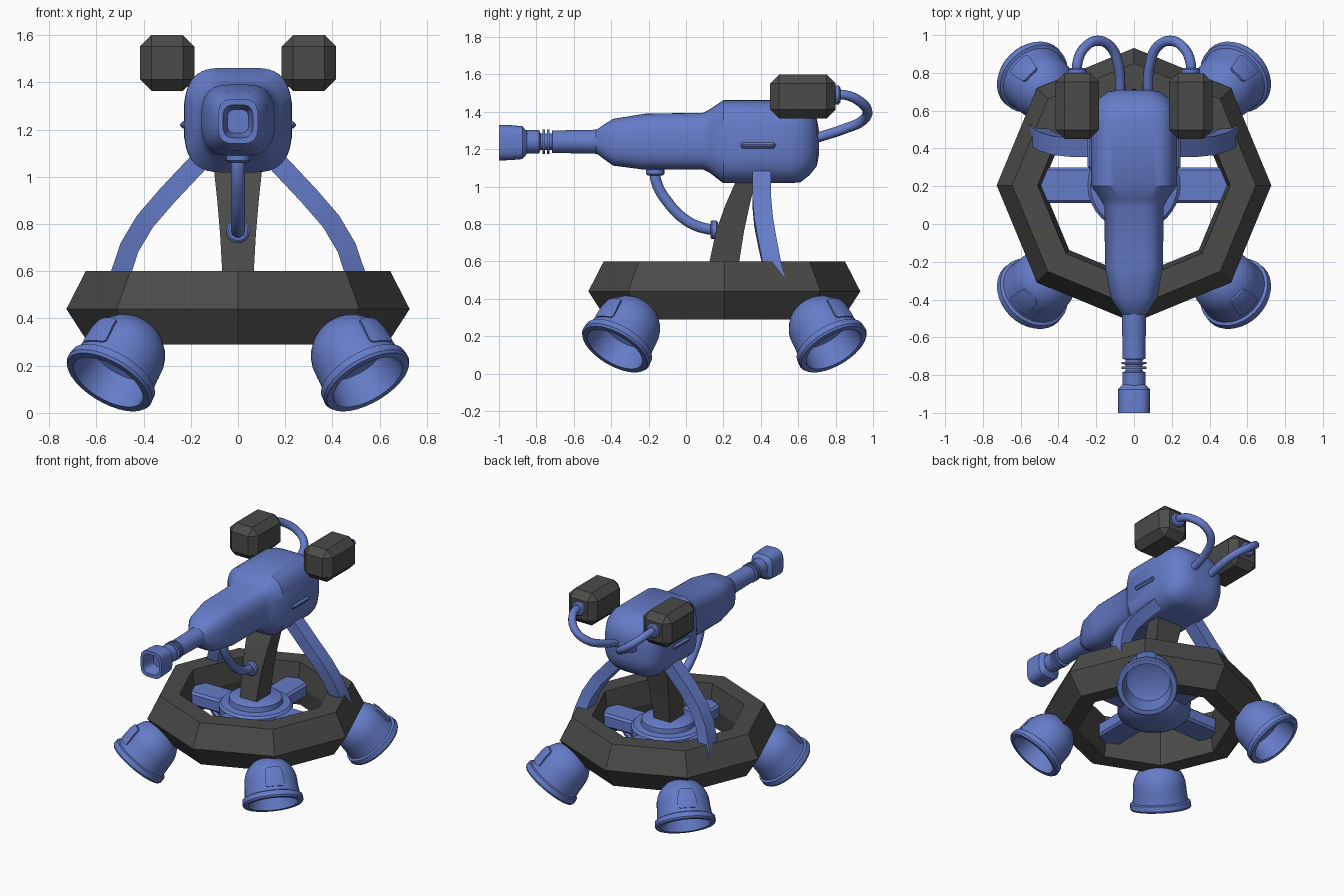
import bpy, bmesh, math
from mathutils import Vector, Matrix

if "Cube" in bpy.data.objects:
    bpy.data.objects.remove(bpy.data.objects["Cube"])


def material(name, rgb):
    m = bpy.data.materials.new(name)
    m.use_nodes = True
    m.diffuse_color = (*rgb, 1)
    m.node_tree.nodes["Principled BSDF"].inputs["Base Color"].default_value = (*rgb, 1)
    return m


BLUE = material("steel blue", (0.13, 0.2, 0.58))
GREY = material("charcoal grey", (0.07, 0.07, 0.068))
MID = 0.205  # y of the base centre


def finish(obj, mat, smooth=None):
    obj.data.materials.clear()
    obj.data.materials.append(mat)
    bpy.ops.object.select_all(action="DESELECT")
    obj.select_set(True)
    bpy.context.view_layer.objects.active = obj
    if smooth:
        bpy.ops.object.shade_smooth_by_angle(angle=math.radians(smooth))
    return obj


def mesh_object(name, bm, mat, smooth=None):
    bmesh.ops.recalc_face_normals(bm, faces=bm.faces)
    me = bpy.data.meshes.new(name)
    bm.to_mesh(me)
    bm.free()
    obj = bpy.data.objects.new(name, me)
    bpy.context.collection.objects.link(obj)
    return finish(obj, mat, smooth)


def loft(name, rings, mat, smooth=None, loop=False):
    """Skin a list of equal-sized point rings; cap the ends unless looped."""
    bm = bmesh.new()
    vs = [[bm.verts.new(p) for p in r] for r in rings]
    n = len(vs[0])
    pairs = list(zip(vs, vs[1:])) + ([(vs[-1], vs[0])] if loop else [])
    for a, b in pairs:
        for i in range(n):
            j = (i + 1) % n
            bm.faces.new((a[i], a[j], b[j], b[i]))
    if not loop:
        bm.faces.new(vs[0])
        bm.faces.new(vs[-1])
    return mesh_object(name, bm, mat, smooth)


def lathe(name, profile, mat, matrix, sides=32, smooth=35):
    """Revolve (radius, height) pairs about local z."""
    turn = [2 * math.pi * i / sides for i in range(sides)]
    rings = [[matrix @ Vector((r * math.cos(t), r * math.sin(t), h)) for t in turn]
             for r, h in profile]
    return loft(name, rings, mat, smooth)


def box(name, size, loc, mat, bevel=0.0):
    bm = bmesh.new()
    bmesh.ops.create_cube(bm, size=1, matrix=Matrix.Translation(loc) @ Matrix.Diagonal((*size, 1)))
    if bevel:
        bmesh.ops.bevel(bm, geom=bm.edges[:], offset=bevel, segments=1, affect="EDGES")
    return mesh_object(name, bm, mat)


def hose(name, points, radius):
    cu = bpy.data.curves.new(name, "CURVE")
    cu.dimensions = "3D"
    cu.bevel_depth, cu.bevel_resolution, cu.resolution_u = radius, 3, 5
    cu.use_fill_caps = True
    sp = cu.splines.new("BEZIER")
    sp.bezier_points.add(len(points) - 1)
    for bp, p in zip(sp.bezier_points, points):
        bp.co = p
        bp.handle_left_type = bp.handle_right_type = "AUTO"
    obj = bpy.data.objects.new(name, cu)
    bpy.context.collection.objects.link(obj)
    finish(obj, BLUE)
    bpy.ops.object.convert(target="MESH")
    return finish(bpy.context.object, BLUE, 50)


# Octagonal base ring
section = [(0.727, 0.44), (0.645, 0.6), (0.51, 0.6), (0.485, 0.44), (0.51, 0.29), (0.63, 0.29)]
loft("base_ring", [[(r * math.cos(a), MID + r * math.sin(a), z) for r, z in section]
                   for a in (math.pi / 4 * i for i in range(8))], GREY, loop=True)

# Hub and cross spokes
hub = [(0.12, 0.32), (0.2, 0.36), (0.24, 0.4), (0.245, 0.49), (0.23, 0.505),
       (0.18, 0.51), (0.175, 0.545), (0.16, 0.555)]
lathe("hub", hub, BLUE, Matrix.Translation((0, MID, 0)))
box("spoke_across", (1.06, 0.19, 0.1), (0, MID, 0.44), BLUE, 0.015)
box("spoke_along", (0.19, 1.06, 0.1), (0, MID, 0.44), BLUE, 0.015)

# Central post
post = [(0.11, 0.27, 0.52, 0.066), (0.13, 0.288, 0.62, 0.068), (0.16, 0.31, 0.76, 0.076),
        (0.21, 0.34, 0.9, 0.088), (0.28, 0.38, 1.06, 0.105)]
loft("post", [[(-w, y0, z), (w, y0, z), (w, y1, z), (-w, y1, z)] for y0, y1, z, w in post], GREY)

# Curved rear legs
leg = [(0.14, 0.405, 1.09), (0.3, 0.405, 0.92), (0.395, 0.415, 0.81),
       (0.46, 0.435, 0.7), (0.5, 0.46, 0.58), (0.515, 0.48, 0.5)]
for side, sx in (("left", 1), ("right", -1)):
    pts = [Vector((sx * x, y, z)) for x, y, z in leg]
    rings = []
    for i, p in enumerate(pts):
        t = pts[min(i + 1, len(pts) - 1)] - pts[max(i - 1, 0)]
        nrm = Vector((t.z, 0, -t.x)).normalized() * 0.042
        d = Vector((0, 0.05, 0))
        rings.append([p + nrm + d, p + nrm - d, p - nrm - d, p - nrm + d])
    loft(side + "_leg", rings, BLUE, 25)


# Main body: superellipse sections along y (y, centre z, half width, half height, power)
def section_ring(y, zc, hx, hz, power, count=40):
    ring = []
    for i in range(count):
        a = 2 * math.pi * (i + 0.5) / count
        c, s = math.cos(a), math.sin(a)
        px = math.copysign(abs(c) ** (2 / power), c)
        pz = math.copysign(abs(s) ** (2 / power), s)
        taper = 1 - (0.14 if power > 3.5 else 0) * pz * pz
        ring.append((hx * px * taper, y, zc + hz * pz))
    return ring


body = [(-0.48, 1.24, 0.065, 0.062, 2.2), (-0.45, 1.24, 0.085, 0.085, 3), (-0.39, 1.237, 0.125, 0.125, 3.6),
        (-0.22, 1.24, 0.156, 0.15, 4), (0.09, 1.243, 0.158, 0.152, 4), (0.13, 1.243, 0.18, 0.172, 4.2),
        (0.2, 1.24, 0.23, 0.222, 4.5), (0.55, 1.24, 0.232, 0.222, 4.5), (0.61, 1.235, 0.222, 0.213, 4.2),
        (0.66, 1.235, 0.195, 0.175, 4), (0.7, 1.235, 0.14, 0.125, 4), (0.71, 1.235, 0.08, 0.07, 4)]
loft("main_body", [section_ring(*s) for s in body], BLUE, 35)

# Barrel with grooved collar
forward = Matrix.Translation((0, 0, 1.24)) @ Matrix.Rotation(math.pi / 2, 4, "X")
barrel = [(0.072, 0.4), (0.064, 0.49), (0.06, 0.715), (0.045, 0.717), (0.045, 0.73)]
for h in (0.73, 0.755):
    barrel += [(0.066, h), (0.066, h + 0.012), (0.045, h + 0.013), (0.045, h + 0.024)]
barrel += [(0.062, 0.785), (0.062, 0.87)]
lathe("barrel", barrel, BLUE, forward)

# Squared hollow muzzle
muzzle = [(-0.85, 0.06, 0.06), (-0.875, 0.084, 0.088), (-0.94, 0.084, 0.094), (-1, 0.085, 0.095),
          (-1, 0.064, 0.07), (-0.91, 0.045, 0.05)]
loft("muzzle", [section_ring(y, 1.235, hx, hz, 3.4) for y, hx, hz in muzzle], BLUE, 35)

# Hose under the body, with end collars
hose("lower_hose", [(0, -0.165, 1.11), (0, -0.16, 1.03), (0, -0.1, 0.92), (0, 0, 0.82),
                    (0, 0.08, 0.782), (0, 0.18, 0.765)], 0.03)
collar = [(0.04, -0.02), (0.05, -0.012), (0.05, 0.012), (0.04, 0.02)]
lathe("upper_collar", collar, BLUE, Matrix.Translation((0, -0.165, 1.08)), 16)
lathe("lower_collar", collar, BLUE,
      Matrix.Translation((0, 0.15, 0.77)) @ Matrix.Rotation(math.pi / 2, 4, "X"), 16)

# Tanks, their hoses and the side grips
feed = [(0.3, 0.78, 1.49), (0.3, 0.85, 1.49), (0.265, 0.93, 1.455), (0.195, 0.97, 1.4),
        (0.125, 0.94, 1.35), (0.085, 0.85, 1.31), (0.07, 0.68, 1.255)]
for side, sx in (("left", 1), ("right", -1)):
    box(side + "_tank", (0.23, 0.35, 0.236), (sx * 0.3, 0.625, 1.482), GREY, 0.048)
    hose(side + "_tank_hose", [(sx * x, y, z) for x, y, z in feed], 0.027)
    lathe(side + "_tank_collar", collar, BLUE,
          Matrix.Translation((sx * 0.3, 0.805, 1.49)) @ Matrix.Rotation(math.pi / 2, 4, "X"), 16)
    box(side + "_grip", (0.05, 0.19, 0.032), (sx * 0.22, 0.385, 1.22), BLUE, 0.012)

# Four bell-shaped thrusters tilted outwards, each with a raised hatch
bell = [(0.1, 0.15), (0.145, 0.13), (0.165, 0.0), (0.195, 0.0), (0.203, 0.012), (0.2, 0.045),
        (0.184, 0.052), (0.178, 0.11)]
bell += [(0.176 * math.cos(t), 0.145 + 0.176 * math.sin(t)) for t in
         (math.pi / 2 * k / 8 for k in range(8))] + [(0.01, 0.321)]


def bell_radius(h):
    return 0.18 if h < 0.145 else math.sqrt(0.176 ** 2 - (h - 0.145) ** 2) + 0.004


for sx, xs in ((1, "left"), (-1, "right")):
    for sy, ys in ((1, "rear"), (-1, "front")):
        w = Vector((-sx * 0.45, -sy * 0.45, 0.77)).normalized()
        u = Vector((sx, sy, 0))
        u = (u - w * u.dot(w)).normalized()
        v = w.cross(u)
        m = Matrix((u, v, w)).transposed().to_4x4()
        m.translation = (sx * 0.55, MID + sy * 0.585, 0.13)
        lathe(f"{ys}_{xs}_thruster", bell, BLUE, m)
        rings = []
        for h, half in ((0.075, 0.28), (0.085, 0.36), (0.12, 0.35), (0.16, 0.32),
                        (0.2, 0.29), (0.21, 0.2)):
            angles = [half * (k / 3 - 1) for k in range(7)]
            r = bell_radius(h)
            rings.append([m @ Vector((q * math.cos(a), q * math.sin(a), h))
                          for q, row in ((r + 0.008, angles), (r - 0.015, angles[::-1]))
                          for a in row])
        loft(f"{ys}_{xs}_hatch", rings, BLUE, 35)
